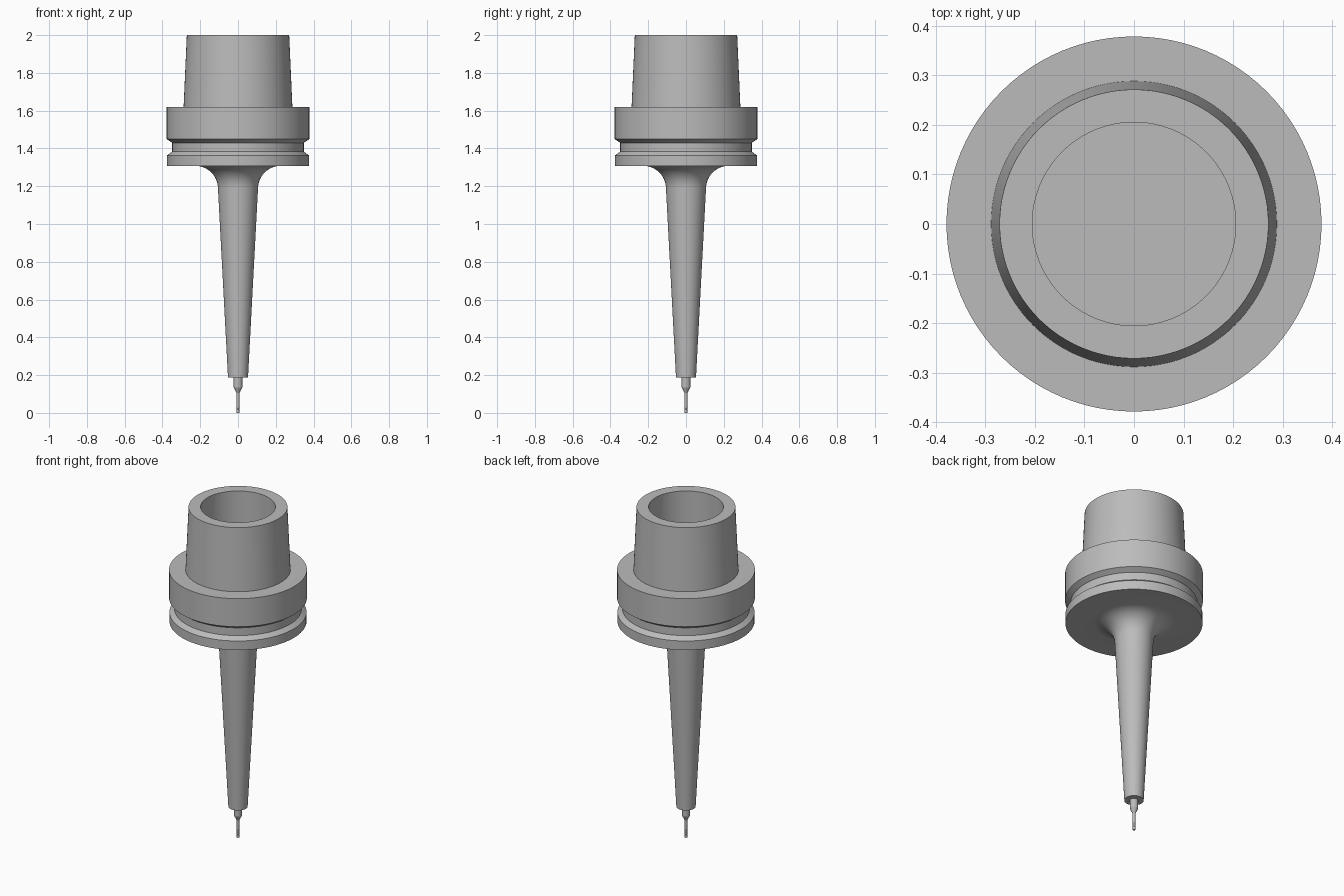
import bpy, bmesh
from math import sin, cos, pi, radians

default = bpy.data.objects.get("Cube")
if default:
    bpy.data.objects.remove(default, do_unlink=True)

SEGMENTS = 96

steel = bpy.data.materials.new("brushed grey steel")
steel.use_nodes = True
grey = (0.5, 0.5, 0.5, 1)
steel.diffuse_color = grey
steel.node_tree.nodes["Principled BSDF"].inputs["Base Color"].default_value = grey


def lathe(name, profile):
    """Spin a (radius, height) profile about the z axis."""
    bm = bmesh.new()
    verts = [bm.verts.new((r, 0, z)) for r, z in profile]
    edges = [bm.edges.new(pair) for pair in zip(verts, verts[1:])]
    bmesh.ops.spin(bm, geom=verts + edges, cent=(0, 0, 0), axis=(0, 0, 1),
                   angle=2 * pi, steps=SEGMENTS)
    bmesh.ops.remove_doubles(bm, verts=bm.verts, dist=0.00005)
    bmesh.ops.recalc_face_normals(bm, faces=bm.faces)
    mesh = bpy.data.meshes.new(name)
    bm.to_mesh(mesh)
    bm.free()
    mesh.materials.append(steel)
    obj = bpy.data.objects.new(name, mesh)
    bpy.context.collection.objects.link(obj)
    bpy.ops.object.select_all(action="DESELECT")
    obj.select_set(True)
    bpy.context.view_layer.objects.active = obj
    bpy.ops.object.shade_smooth_by_angle(angle=radians(25))
    return obj


# Hollow tapered shank, with its bore floor
bore = [(0, 1.6), (0.205, 1.6), (0.205, 2.0)]
shank = [(0.271, 2.0), (0.288, 1.62)]

# Flange with a grip groove
flange = [(0.378, 1.62), (0.378, 1.45), (0.349, 1.43),
          (0.349, 1.383), (0.376, 1.363), (0.376, 1.308)]

# Concave fillet running into the long tapered nose
R = 0.12
STEPS = 12
fillet = [(0.106 + R - R * sin(a), 1.308 - R + R * cos(a))
          for a in (i * pi / 2 / STEPS for i in range(STEPS + 1))]
nose = [(0.053, 0.187), (0, 0.187)]

lathe("tool_holder", bore + shank + flange + fillet + nose)

# Small cutter: shank, tapered neck, slim stem and slightly wider tip
lathe("cutter", [(0, 0.22), (0.023, 0.22), (0.023, 0.135), (0.008, 0.105),
                 (0.007, 0.02), (0.009, 0.018), (0.009, 0.003),
                 (0.007, 0), (0, 0)])
